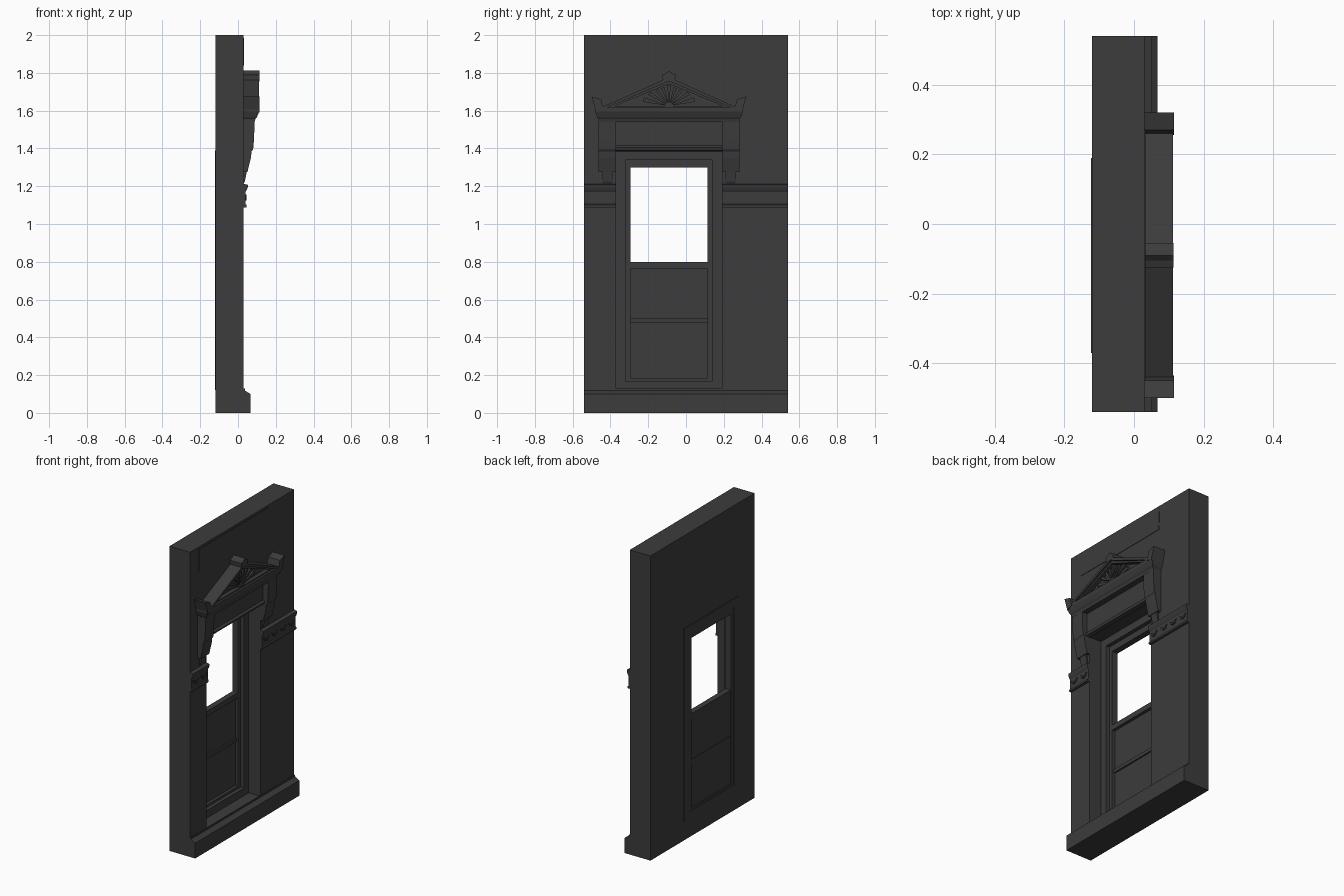
import bpy, bmesh, math

old = bpy.data.objects.get("Cube")
if old:
    bpy.data.objects.remove(old, do_unlink=True)

stone = bpy.data.materials.new("dark grey stone")
stone.use_nodes = True
colour = (0.045, 0.045, 0.045, 1)
stone.diffuse_color = colour
stone.node_tree.nodes["Principled BSDF"].inputs["Base Color"].default_value = colour

CENTRE = -0.09   # window axis along y
FACE = 0.03      # ornamented wall face
BACK = -0.12


def finish(name, bm):
    bmesh.ops.recalc_face_normals(bm, faces=bm.faces)
    mesh = bpy.data.meshes.new(name)
    bm.to_mesh(mesh)
    bm.free()
    mesh.materials.append(stone)
    obj = bpy.data.objects.new(name, mesh)
    bpy.context.collection.objects.link(obj)
    return obj


def loft(name, loops):
    """Closed solid through matching point loops."""
    bm = bmesh.new()
    rows = [[bm.verts.new(p) for p in loop] for loop in loops]
    n = len(rows[0])
    for a, b in zip(rows, rows[1:]):
        for i in range(n):
            j = (i + 1) % n
            bm.faces.new((a[i], a[j], b[j], b[i]))
    bm.faces.new(rows[0])
    bm.faces.new(rows[-1])
    return finish(name, bm)


def plate(name, outline, x0, x1):
    """Outline in (y, z), thickened along x."""
    return loft(name, [[(x, y, z) for y, z in outline] for x in (x0, x1)])


def moulding(name, profile, y0, y1):
    """Profile in (x, z), run along y."""
    return loft(name, [[(x, y, z) for x, z in profile] for y in (y0, y1)])


def rect(y0, y1, z0, z1):
    return [(y0, z0), (y1, z0), (y1, z1), (y0, z1)]


def box(name, y0, y1, z0, z1, x0, x1):
    return plate(name, rect(y0, y1, z0, z1), x0, x1)


def ring(name, outer, inner, x0, x1):
    """Frame between two matching (y, z) outlines."""
    bm = bmesh.new()
    loops = [[bm.verts.new((x, y, z)) for y, z in path]
             for x, path in ((x0, outer), (x1, outer), (x1, inner), (x0, inner))]
    n = len(outer)
    for k in range(4):
        a, b = loops[k], loops[(k + 1) % 4]
        for i in range(n):
            j = (i + 1) % n
            bm.faces.new((a[i], a[j], b[j], b[i]))
    return finish(name, bm)


# Wall with window opening, casing and sash stepping back
opening = rect(-0.37, 0.19, 0.12, 1.39)
sash_edge = rect(-0.32, 0.14, 0.17, 1.34)
sash_hole = rect(-0.295, 0.115, 0.185, 1.30)
ring("wall", rect(-0.54, 0.54, 0, 2), opening, BACK, FACE)
ring("window_casing", opening, sash_edge, BACK - 0.003, -0.055)
ring("window_sash", sash_edge, sash_hole, BACK, -0.08)

# Solid lower panels and rails
box("lower_panel", -0.295, 0.115, 0.185, 0.79, -0.115, -0.10)
box("meeting_rail", -0.295, 0.115, 0.765, 0.80, -0.118, -0.08)
box("lower_rail", -0.295, 0.115, 0.477, 0.50, -0.118, -0.09)

# Plinth with sloping top, and the top sign panel
moulding("plinth", [(FACE, 0), (0.067, 0), (0.067, 0.10), (0.036, 0.118),
                    (0.036, 0.128), (FACE, 0.128)], -0.54, 0.54)
plate("top_panel", [(-0.45, 1.84), (0.265, 1.84), (0.272, 1.985), (-0.45, 1.985)],
      FACE, FACE + 0.003)

# String course with low relief leaves
course = [(FACE, 1.088), (0.046, 1.088), (0.046, 1.10), (0.04, 1.105), (0.04, 1.17),
          (0.046, 1.18), (0.052, 1.195), (0.052, 1.207), (FACE, 1.213)]
for side, y0, y1, count in (("right", -0.54, -0.37, 2), ("left", 0.19, 0.54, 4)):
    moulding("string_course_" + side, course, y0, y1)
    for i in range(count):
        y = y0 + (y1 - y0) * (i + 0.5) / count
        for tilt in (-1, 1):
            leaf = [(y, 1.125), (y + 0.018 * tilt, 1.132),
                    (y + 0.03 * tilt, 1.155), (y + 0.01 * tilt, 1.148)]
            plate(f"relief_leaf_{side}", leaf, 0.039, 0.045)

# Frieze and lintel mouldings
box("frieze", -0.37, 0.19, 1.39, 1.55, FACE, 0.05)
moulding("lintel_moulding", [(FACE, 1.385), (0.056, 1.39), (0.062, 1.405), (0.05, 1.415),
                             (FACE, 1.415)], -0.37, 0.19)

# Scrolled brackets either side and acroteria above them
bracket = [(FACE, 1.275), (0.05, 1.275), (0.056, 1.30), (0.068, 1.35), (0.072, 1.385),
           (0.08, 1.395), (0.085, 1.45), (0.088, 1.55), (FACE, 1.55)]
drop = [(FACE, 1.215), (0.036, 1.225), (0.046, 1.275), (FACE, 1.275)]
horn = [(0.41, 1.675), (0.36, 1.66), (0.345, 1.605), (0.385, 1.59)]
for side, s in (("right", -1), ("left", 1)):
    y0, y1 = CENTRE + s * 0.28, CENTRE + s * 0.372
    moulding("bracket_" + side, bracket, y0, y1)
    moulding("bracket_drop_" + side, drop, y0 + s * 0.02, y1 - s * 0.02)
    plate("acroterion_" + side, [(CENTRE + s * y, z) for y, z in horn], FACE, 0.115)

# Cornice flaring outward on three sides
steps = [(0.37, 0.088, 1.54), (0.372, 0.092, 1.555), (0.38, 0.10, 1.565),
         (0.39, 0.112, 1.595), (0.39, 0.112, 1.61), (0.37, 0.105, 1.615)]
loft("cornice", [[(FACE, CENTRE - h, z), (x, CENTRE - h, z),
                  (x, CENTRE + h, z), (FACE, CENTRE + h, z)] for h, x, z in steps])


# Pediment: nested triangular frames around a recessed field
def triangle(half, low, high):
    return [(CENTRE - half, low), (CENTRE + half, low), (CENTRE, high)]


outer, middle, inner = (triangle(0.375, 1.61, 1.777), triangle(0.325, 1.618, 1.757),
                        triangle(0.285, 1.625, 1.742))
ring("pediment_rim", outer, middle, FACE, 0.112)
ring("pediment_inner_moulding", middle, inner, FACE, 0.098)
plate("pediment_field", middle, FACE, 0.07)
plate("apex_block", [(-0.122, 1.755), (-0.058, 1.755), (-0.055, 1.79), (-0.075, 1.798),
                     (CENTRE, 1.812), (-0.105, 1.798), (-0.125, 1.79)], FACE, 0.113)

# Sunburst rays and hub
RAYS = 9
for i in range(RAYS):
    a = math.radians(14 + 152 * i / (RAYS - 1))
    reach = 0.95 / (abs(math.cos(a)) / 0.285 + math.sin(a) / 0.117)
    reach = min(reach, 0.14)
    ray = [(CENTRE, 1.625)]
    for d in (-0.085, 0.085):
        ray.append((CENTRE + reach * math.cos(a + d), 1.625 + reach * math.sin(a + d)))
    plate("sunburst_ray", ray, 0.065, 0.088)
hub = [(CENTRE + 0.025 * math.cos(math.pi * k / 8), 1.622 + 0.025 * math.sin(math.pi * k / 8))
       for k in range(9)]
plate("sunburst_hub", hub, 0.065, 0.095)
